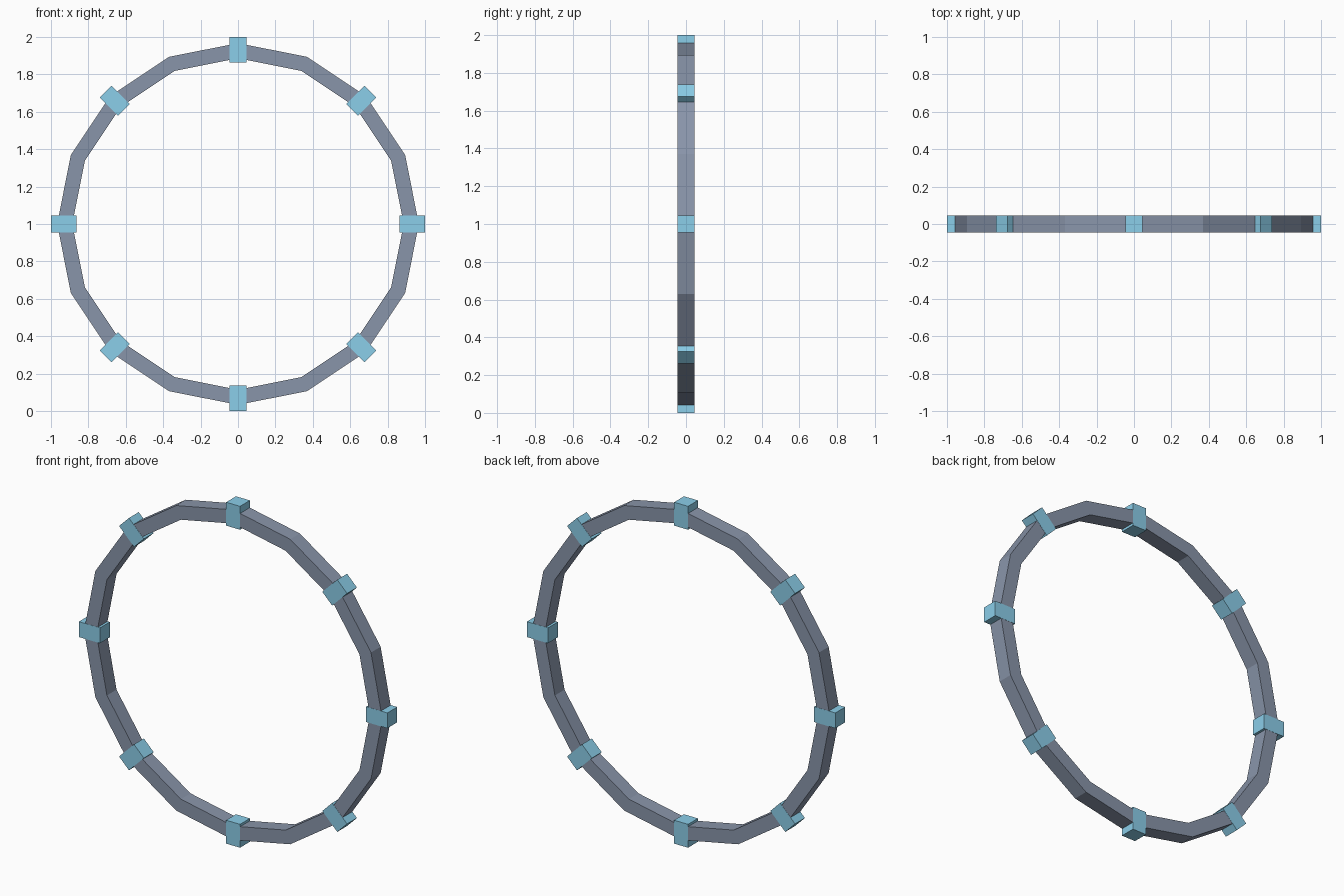
import bpy, bmesh
from math import cos, sin, pi
from mathutils import Matrix

if "Cube" in bpy.data.objects:
    bpy.data.objects.remove(bpy.data.objects["Cube"])

CENTRE_Z = 1.0


def material(name, rgb):
    m = bpy.data.materials.new(name)
    m.diffuse_color = (*rgb, 1)
    m.use_nodes = True
    m.node_tree.nodes["Principled BSDF"].inputs["Base Color"].default_value = m.diffuse_color
    return m


def finish(name, bm, mat):
    bmesh.ops.recalc_face_normals(bm, faces=bm.faces)
    mesh = bpy.data.meshes.new(name)
    bm.to_mesh(mesh)
    bm.free()
    mesh.materials.append(mat)
    ob = bpy.data.objects.new(name, mesh)
    bpy.context.collection.objects.link(ob)
    ob.location.z = CENTRE_Z
    return ob


slate = material("slate", (0.25, 0.30, 0.40))
sky = material("sky_blue", (0.26, 0.62, 0.82))

# Sixteen-sided ring with a rectangular cross-section
SIDES = 16
profile = [(0.886, -0.0445), (0.967, -0.0445), (0.967, 0.0445), (0.886, 0.0445)]
bm = bmesh.new()
loops = []
for i in range(SIDES):
    a = 2 * pi * i / SIDES
    loops.append([bm.verts.new((r * cos(a), y, r * sin(a))) for r, y in profile])
for i in range(SIDES):
    p, q = loops[i], loops[(i + 1) % SIDES]
    for j in range(4):
        k = (j + 1) % 4
        bm.faces.new((p[j], p[k], q[k], q[j]))
finish("ring", bm, slate)

# Eight clamp blocks, long side pointing outwards
R_IN, R_OUT, WIDTH, DEPTH = 0.863, 1.0, 0.09, 0.091
for i in range(8):
    bm = bmesh.new()
    mat = (Matrix.Rotation(2 * pi * i / 8, 4, 'Y')
           @ Matrix.Translation(((R_IN + R_OUT) / 2, 0, 0))
           @ Matrix.Diagonal((R_OUT - R_IN, DEPTH, WIDTH, 1)))
    bmesh.ops.create_cube(bm, size=1, matrix=mat)
    finish(f"ring_block_{i + 1}", bm, sky)
